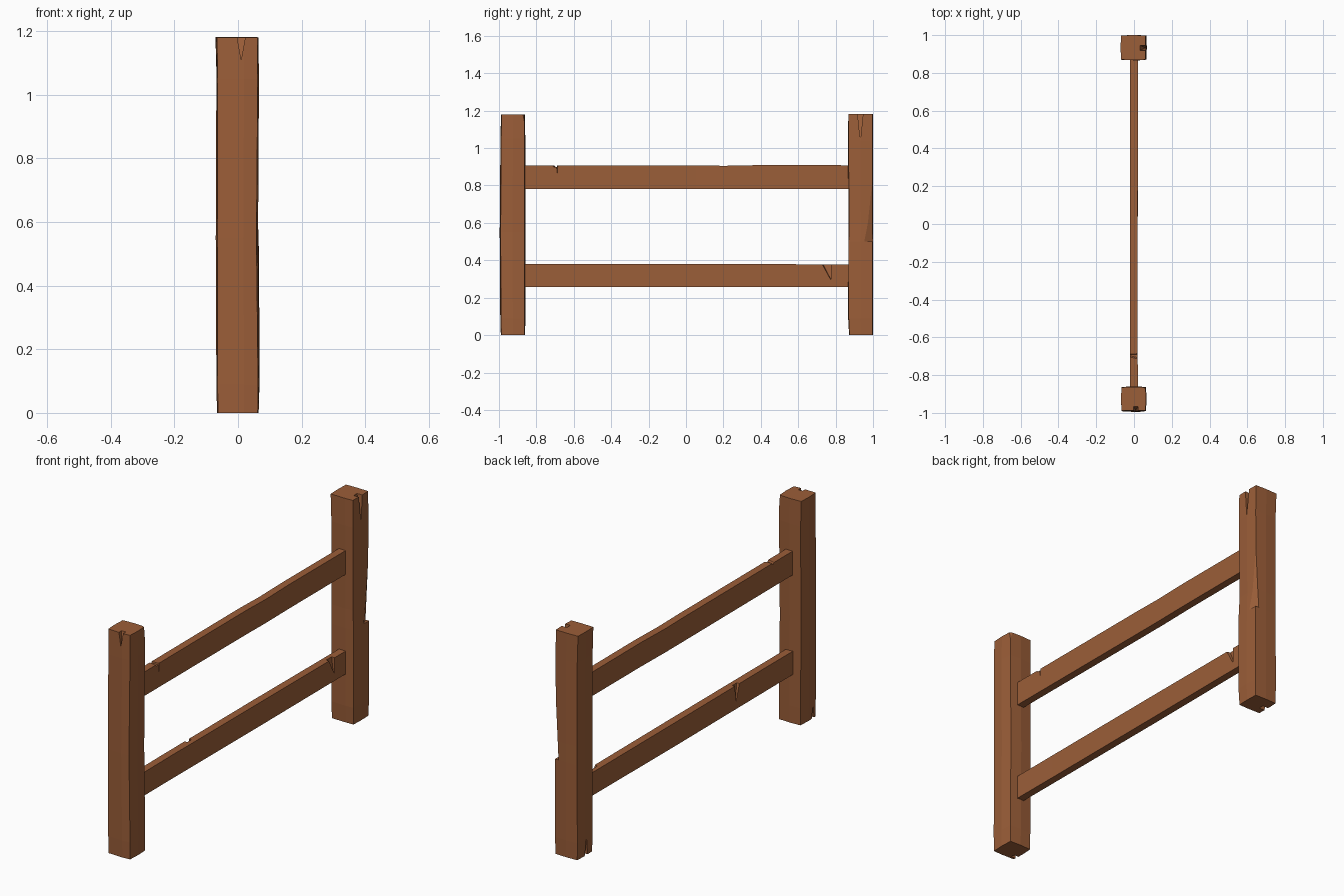
import bpy, bmesh

if "Cube" in bpy.data.objects:
    bpy.data.objects.remove(bpy.data.objects["Cube"])

wood = bpy.data.materials.new("brown_wood")
wood.diffuse_color = (0.33, 0.112, 0.04, 1)
wood.use_nodes = True
wood.node_tree.nodes["Principled BSDF"].inputs["Base Color"].default_value = wood.diffuse_color


def make_object(name, bm):
    bmesh.ops.recalc_face_normals(bm, faces=bm.faces)
    me = bpy.data.meshes.new(name)
    bm.to_mesh(me)
    bm.free()
    me.materials.append(wood)
    ob = bpy.data.objects.new(name, me)
    bpy.context.collection.objects.link(ob)
    return ob


def loft(name, rings):
    """Closed solid skinned through equal-sized rings of points."""
    bm = bmesh.new()
    rows = [[bm.verts.new(p) for p in r] for r in rings]
    n = len(rows[0])
    for a, b in zip(rows, rows[1:]):
        for i in range(n):
            j = (i + 1) % n
            bm.faces.new((a[i], a[j], b[j], b[i]))
    bm.faces.new(rows[0])
    bm.faces.new(rows[-1])
    return make_object(name, bm)


def carve(ob, *chips):
    """Cut convex chips, each given by its corner points."""
    for pts in chips:
        bm = bmesh.new()
        for p in pts:
            bm.verts.new(p)
        bmesh.ops.convex_hull(bm, input=bm.verts)
        cutter = make_object("chip_cutter", bm)
        cutter.hide_render = True
        mod = ob.modifiers.new("chip", 'BOOLEAN')
        mod.operation = 'DIFFERENCE'
        mod.solver = 'EXACT'
        mod.object = cutter
        bpy.context.view_layer.objects.active = ob
        bpy.ops.object.modifier_apply(modifier=mod.name)
        bpy.data.objects.remove(cutter)


def split_x(side, y, w, z0, z1, x_in):
    """V-shaped split in a +x or -x face; z0 is the open end, z1 the tip."""
    out = side * 0.1
    return [(x, y + d, z0) for x in (x_in, out) for d in (-w, w)] + \
           [(out, y, z1), (side * 0.06, y, z1)]


def post(name, yc, sections):
    """Hewn post; each section is z, x min, x max, y min, y max, side bulge."""
    rings = []
    for z, x0, x1, y0, y1, b in sections:
        y0, y1 = y0 + yc, y1 + yc
        xm, ym = (x0 + x1) / 2, (y0 + y1) / 2
        rings.append([(x0, y0, z), (xm + .02, y0 - b, z), (x1, y0, z), (x1 + b, ym, z),
                      (x1, y1, z), (xm, y1 + b, z), (x0, y1, z), (x0 - b, ym, z)])
    return loft(name, rings)


# Front post with a split in its front face
front = post("front_post", -0.925, [
    (0, -.063, .062, -.062, .062, .003),
    (.09, -.064, .063, -.064, .062, .004),
    (.55, -.065, .058, -.066, .061, .005),
    (1.05, -.064, .062, -.063, .062, .004),
    (1.18, -.066, .061, -.061, .06, .003)])
carve(front,
      [(x, y, 1.2) for x in (-.006, .026) for y in (-1.05, -.96)] + [(.01, -1.05, 1.11), (.01, -.985, 1.11)],
      [(.07, -.83, 1.2), (.09, -.83, 1.1), (.07, -.86, 1.1), (.05, -.85, 1.2), (.03, -.86, 1.2), (.09, -.89, 1.2)],
      split_x(-1, -.965, .012, -.01, .07, -.035))

# Back post with a top split, a torn corner and a split foot
back = post("back_post", 0.934, [
    (0, -.064, .062, -.06, .063, .002),
    (.09, -.065, .065, -.064, .064, .003),
    (.5, -.064, .064, -.064, .064, .002),
    (.6, -.064, .06, -.062, .063, .003),
    (1.04, -.064, .062, -.065, .063, .003),
    (1.182, -.069, .06, -.064, .064, .002)])
carve(back,
      split_x(1, .932, .016, 1.2, 1.04, .028),
      [(.069, .945, .5), (.042, 1.003, .5), (.1, .945, .5), (.1, 1.05, .5), (.042, 1.05, .5),
       (.065, .998, .92), (.1, 1.0, .92), (.065, 1.05, .92)],
      split_x(-1, .925, .014, -.01, .1, -.03),
      [(-.1, 1.03, 1.1), (-.1, .975, 1.2), (-.04, 1.03, 1.2), (-.1, 1.03, 1.2)])


def rail(name, sections):
    """Plank along y; each section is y, x min, x max, z bottom, z top."""
    return loft(name, [[(x0, y, z0), (x1, y, z0), (x1, y, z1), (x0, y, z1)]
                       for y, x0, x1, z0, z1 in sections])


lower = rail("lower_rail", [
    (-.88, -.02, .02, .257, .38), (-.6, -.021, .019, .257, .381),
    (.15, -.022, .02, .256, .38), (.88, -.02, .02, .257, .378)])
carve(lower,
      # slanting chip near the back post
      [(x, y, z) for x, y, z in ((.0, .722, .4), (.0, .776, .4), (.05, .722, .4), (.05, .776, .4),
                                 (.05, .722, .375), (.012, .776, .295), (.05, .776, .295))],
      # split on the far side
      [(-.05, -.42, .4), (-.05, -.375, .4), (-.004, -.42, .4), (-.004, -.375, .4),
       (-.05, -.385, .29), (-.017, -.385, .29)])

upper = rail("upper_rail", [
    (-.88, -.02, .02, .782, .908), (.05, -.022, .019, .781, .908),
    (.2, -.021, .02, .78, .905), (.4, -.02, .02, .782, .909), (.88, -.02, .02, .782, .908)])
carve(upper,
      # small nick across the top edge
      [(x, y, .93) for x in (-.05, .05) for y in (-.715, -.685)] +
      [(-.05, -.69, .9), (.05, -.69, .9), (.05, -.715, .9)],
      [(.05, -.72, .93), (.05, -.68, .93), (.01, -.685, .93), (.05, -.688, .865), (.018, -.688, .865)])
